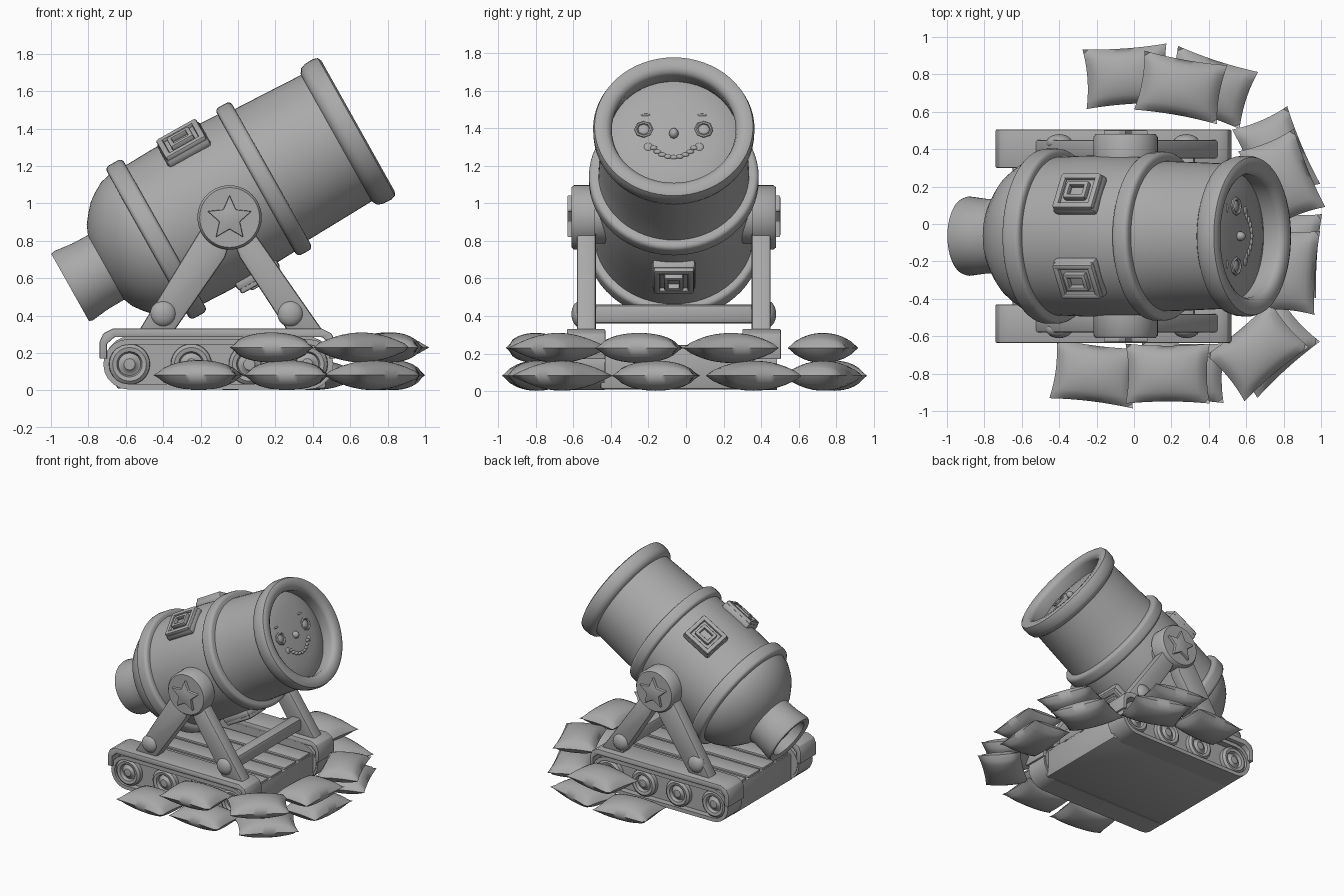
import bpy, bmesh, math
from mathutils import Matrix, Vector

if "Cube" in bpy.data.objects:
    bpy.data.objects.remove(bpy.data.objects["Cube"])

grey = bpy.data.materials.new("plain_grey")
grey.diffuse_color = (0.4, 0.4, 0.4, 1)
grey.use_nodes = True
grey.node_tree.nodes["Principled BSDF"].inputs["Base Color"].default_value = grey.diffuse_color
YC = -0.065                      # mid plane of the cannon
ANG = math.radians(29.3)         # barrel tilt
C, S = math.cos(ANG), math.sin(ANG)
# barrel frame: local z along the bore, local x up, local y to -y
BARREL = Matrix(((-S, 0, C, -0.88), (0, -1, 0, YC), (C, 0, S, 0.56), (0, 0, 0, 1)))


def finish(name, bm, mat=Matrix(), angle=40, bevel=0):
    bmesh.ops.transform(bm, matrix=mat, verts=bm.verts)
    if bevel:
        edges = [e for e in bm.edges if len(e.link_faces) == 2 and e.calc_face_angle(0) > 0.6]
        bmesh.ops.bevel(bm, geom=edges, offset=bevel, segments=2, profile=0.5, affect='EDGES')
    bmesh.ops.recalc_face_normals(bm, faces=bm.faces)
    me = bpy.data.meshes.new(name)
    bm.to_mesh(me)
    bm.free()
    me.shade_smooth()
    me.set_sharp_from_angle(angle=math.radians(angle))
    me.materials.append(grey)
    ob = bpy.data.objects.new(name, me)
    bpy.context.collection.objects.link(ob)
    return ob


def lathe(name, pts, mat=BARREL, closed=False, steps=64, angle=40):
    """Spin (radius, height) points about local z."""
    bm = bmesh.new()
    vs = [bm.verts.new((r, 0, h)) for r, h in pts]
    es = [bm.edges.new(p) for p in zip(vs, vs[1:])]
    if closed:
        es.append(bm.edges.new((vs[-1], vs[0])))
    bmesh.ops.spin(bm, geom=vs + es, cent=(0, 0, 0), axis=(0, 0, 1), angle=2 * math.pi,
                   steps=steps, use_merge=False)
    bmesh.ops.remove_doubles(bm, verts=bm.verts, dist=0.0005)
    return finish(name, bm, mat, angle)


def band(name, s0, s1, r0, r1, b=0.025, mat=BARREL):
    """Hoop with rounded outer edges."""
    pts = [(r0, s0)]
    for cs, start in ((s0 + b, -90), (s1 - b, 0)):
        for k in range(5):
            a = math.radians(start + 22.5 * k)
            pts.append((r1 - b + b * math.cos(a), cs + b * math.sin(a)))
    return lathe(name, pts + [(r0, s1)], mat, True)


def prism(name, pts, y0, y1, bevel=0.0, mat=Matrix()):
    """Extrude an (x, z) outline from y0 to y1."""
    bm = bmesh.new()
    f = bm.faces.new([bm.verts.new((x, y0, z)) for x, z in pts])
    new = bmesh.ops.extrude_face_region(bm, geom=[f])['geom']
    bmesh.ops.translate(bm, vec=(0, y1 - y0, 0),
                        verts=[v for v in new if isinstance(v, bmesh.types.BMVert)])
    return finish(name, bm, mat, 35, bevel)


def box(name, size, loc, mat=Matrix(), bevel=0.012):
    bm = bmesh.new()
    bmesh.ops.create_cube(bm, size=1, matrix=Matrix.Translation(loc) @ Matrix.Diagonal((*size, 1)))
    return finish(name, bm, mat, 40, bevel)


def ball(name, loc, scale, mat=Matrix()):
    bm = bmesh.new()
    bmesh.ops.create_uvsphere(bm, u_segments=24, v_segments=14, radius=1,
                              matrix=Matrix.Translation(loc) @ Matrix.Diagonal((*scale, 1)))
    return finish(name, bm, mat, 60)


# --- barrel with hollow tail ---
lathe("barrel", [(0, .07), (.15, .06), (.16, -.01), (.18, -.02), (.205, -.02), (.212, 0), (.2, .1),
                 (.198, .2), (.25, .222), (.30, .26), (.345, .3), (.378, .345), (.41, .4), (.425, .46),
                 (.425, .58), (.43, .72), (.43, .9), (.42, 1.12), (.402, 1.2), (.395, 1.4), (.385, 1.66)])
band("breech_band", .455, .56, .40, .468)
band("middle_band", 1.12, 1.215, .38, .452)
# muzzle ring, rounded both inside and out
lathe("muzzle_ring", [(.35, 1.60), (.395, 1.615), (.418, 1.63), (.428, 1.66), (.43, 1.71), (.422, 1.735),
                      (.40, 1.745), (.36, 1.74), (.338, 1.725), (.33, 1.70)], closed=True)
lathe("muzzle_disc", [(0, 1.655), (.12, 1.652), (.22, 1.645), (.30, 1.63), (.345, 1.61)])

# --- face on the muzzle disc ---
for sy in (-1, 1):
    eye = BARREL @ Matrix.Translation((.03, sy * .16, 1.648))
    lathe("eye_rim", [(.05, -.01), (.05, .008), (.042, .014), (.034, .008), (.034, -.01)],
          eye, True, steps=8)
    ball("eye", (0, 0, 0), (.03, .03, .012), eye)
    ball("cheek", (-.075, sy * .135, 1.645), (.025, .025, .012), BARREL)
    ball("brow", (.12, sy * .15, 1.644), (.008, .025, .01), BARREL)
ball("nose", (0, 0, 1.66), (.028, .025, .03), BARREL)
for k in range(9):
    a = math.radians(-56 + 14 * k)
    ball("smile", (-.01 - .13 * math.cos(a), .13 * math.sin(a), 1.65), (.012, .02, .01), BARREL)

# --- buckles strapped to the barrel ---
for deg in (31, -31, 180):
    m = BARREL @ Matrix.Rotation(math.radians(deg), 4, 'Z') @ Matrix.Translation((.43, 0, .885))
    box("buckle_plate", (.06, .23, .26), (0, 0, 0), m, .02)
    for sgn in (-1, 1):
        box("buckle_rim_side", (.04, .035, .24), (.03, sgn * .09, 0), m)
        box("buckle_rim_end", (.04, .21, .035), (.03, 0, sgn * .105), m)
        box("buckle_inner_side", (.04, .025, .13), (.04, sgn * .04, 0), m, .008)
        box("buckle_inner_end", (.04, .10, .025), (.04, 0, sgn * .055), m, .008)


def stadium(x0, x1, z0, z1, n=10):
    r, zc = (z1 - z0) / 2, (z0 + z1) / 2
    out = []
    for cx, st in ((x1 - r, -90), (x0 + r, 90)):
        for k in range(n + 1):
            a = math.radians(st + 180 * k / n)
            out.append((cx + r * math.cos(a), zc + r * math.sin(a)))
    return out


star = [((.125 if k % 2 == 0 else .058) * math.sin(k * math.pi / 5),
         (.125 if k % 2 == 0 else .058) * math.cos(k * math.pi / 5)) for k in range(10)]
fender = [(-.74, .17), (-.74, .26), (-.72, .305), (-.67, .33), (.45, .33), (.50, .305), (.52, .26),
          (.52, .17), (.49, .17), (.49, .25), (.45, .285), (-.66, .285), (-.70, .25), (-.70, .17)]

for sd in (-1, 1):
    def Y(v):
        return YC + sd * v
    # trunnion with a star
    lathe("trunnion", [(0, .3), (.14, .3), (.14, .42), (.172, .42), (.172, .53), (.16, .545), (0, .545)],
          Matrix.Translation((-.045, YC, .925)) @ Matrix.Rotation(-sd * math.pi / 2, 4, 'X'), steps=40)
    prism("star", star, Y(.53), Y(.567), .006, Matrix.Translation((-.045, 0, .92)))
    # A-frame legs and bolts
    prism("rear_leg", [(-.20, .86), (-.53, .32), (-.34, .32), (-.07, .71), (-.02, .86)],
          Y(.415), Y(.515), .012)
    prism("front_leg", [(.09, .84), (.46, .31), (.27, .31), (.01, .71), (-.05, .86)],
          Y(.415), Y(.515), .012)
    for x in (-.40, .28):
        ball("bolt", (x, Y(.50), .41), (.07, .045, .07))
    # tracks, fender and wheels
    prism("fender", fender, Y(.365), Y(.57), .006)
    prism("track_body", stadium(-.71, .50, .02, .29), Y(.365), Y(.50))
    outer, inner = stadium(-.72, .51, .005, .275), stadium(-.69, .48, .035, .245)
    bm = bmesh.new()
    rows = [[bm.verts.new((x, Y(v), z)) for x, z in pts]
            for pts, v in ((outer, .37), (outer, .55), (inner, .55), (inner, .37))]
    for i in range(4):
        a, b = rows[i], rows[(i + 1) % 4]
        for k in range(len(a)):
            j = (k + 1) % len(a)
            bm.faces.new((a[k], a[j], b[j], b[k]))
    finish("track_belt", bm)
    for x in (-.58, -.25, .06, .37):
        lathe("track_wheel", [(0, .54), (.03, .538), (.045, .52), (.06, .515), (.068, .54), (.09, .545),
                              (.108, .53), (.112, .46)],
              Matrix.Translation((x, YC, .14)) @ Matrix.Rotation(-sd * math.pi / 2, 4, 'X'), steps=28)

# --- hull between the tracks, cross rod ---
box("hull", (1.12, .78, .22), (-.09, YC, .12))
for k in range(4):
    box("hull_plank", (1.10, .15, .02), (-.09, YC + (k - 1.5) * .18, .235), bevel=.006)
box("cross_rod", (.09, .95, .10), (.28, YC, .41), bevel=.02)


# --- sandbags ---
def sandbag(name, x, y, z, deg, L=.45, W=.32, H=.16):
    bm = bmesh.new()
    for side in (-1, 1):
        g = bmesh.ops.create_grid(bm, x_segments=14, y_segments=12, size=1)['verts']
        for v in g:
            u, w = v.co.x, v.co.y
            puff = max(0, (1 - u * u) * (1 - w * w)) ** .5
            v.co = Vector((u * L / 2 * (1 - .07 * (1 - w * w)), w * W / 2 * (1 - .07 * (1 - u * u)),
                           side * H / 2 * puff))
    bmesh.ops.remove_doubles(bm, verts=bm.verts, dist=0.0005)
    finish(name, bm, Matrix.Translation((x, y, z)) @ Matrix.Rotation(math.radians(deg), 4, 'Z'), 60)


for x, y, d in ((-.21, -.80, -7), (.26, -.79, -2), (.72, -.66, 42), (.83, -.16, 86),
                (.76, .36, 113), (.40, .73, -18), (-.04, .79, 4)):
    sandbag("lower_sandbag", x, y, .082, d)
for x, y, d in ((.18, -.80, 0), (.66, -.68, 40), (.82, -.25, 86), (.79, .24, 112), (.25, .73, -10)):
    sandbag("upper_sandbag", x, y, .23, d)
